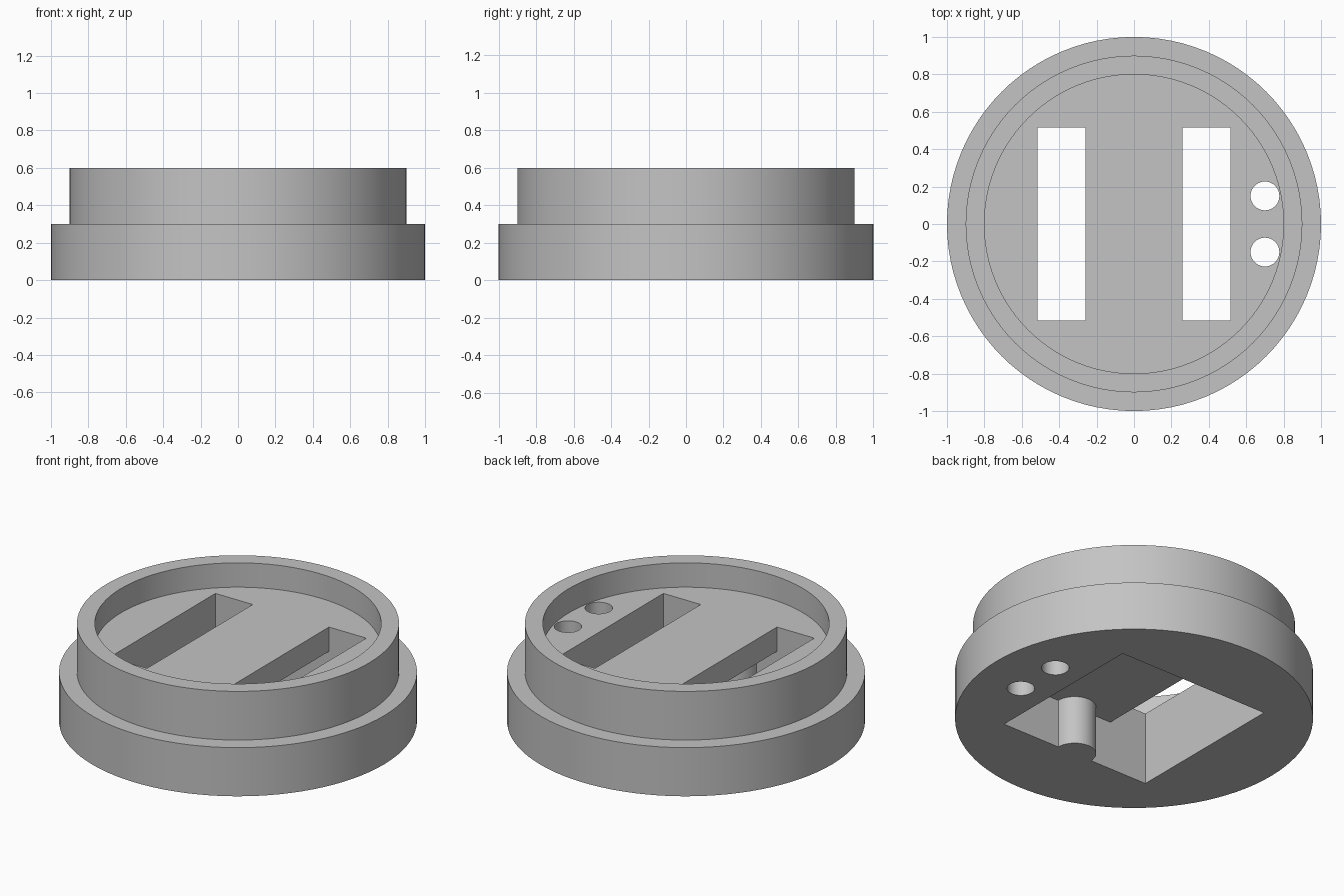
import bpy, bmesh
from math import pi, sin, cos, radians

default = bpy.data.objects.get("Cube")
if default:
    bpy.data.objects.remove(default, do_unlink=True)

grey = bpy.data.materials.new("plain grey")
grey.use_nodes = True
grey.diffuse_color = (0.55, 0.55, 0.55, 1)
grey.node_tree.nodes["Principled BSDF"].inputs["Base Color"].default_value = grey.diffuse_color

POCKET = 0.515      # half width of the square pocket
BRIDGE = 0.26       # half width of the bridge between the slots
CEILING = 0.3       # underside of the bridge
FLOOR = 0.45        # recessed floor inside the rim


def add_object(name, bm):
    bmesh.ops.recalc_face_normals(bm, faces=bm.faces)
    mesh = bpy.data.meshes.new(name)
    bm.to_mesh(mesh)
    bm.free()
    mesh.materials.append(grey)
    obj = bpy.data.objects.new(name, mesh)
    bpy.context.collection.objects.link(obj)
    return obj


def circle(radius, count, x=0, y=0):
    return [(x + radius * cos(2 * pi * i / count), y + radius * sin(2 * pi * i / count))
            for i in range(count)]


def rectangle(x0, x1, y):
    return [(x0, -y), (x1, -y), (x1, y), (x0, y)]


def prism(name, outline, z0, z1):
    bm = bmesh.new()
    rings = [[bm.verts.new((x, y, z)) for x, y in outline] for z in (z0, z1)]
    for ring in rings:
        bm.faces.new(ring)
    count = len(outline)
    for i in range(count):
        j = (i + 1) % count
        bm.faces.new((rings[0][i], rings[0][j], rings[1][j], rings[1][i]))
    return add_object(name, bm)


# Stepped round body with a raised rim, turned from a profile
profile = [(1, 0), (1, 0.3), (0.9, 0.3), (0.9, 0.6), (0.8, 0.6), (0.8, FLOOR)]
bm = bmesh.new()
rings = [[bm.verts.new((x, y, z)) for x, y in circle(r, 96)] for r, z in profile]
for lower, upper in zip(rings, rings[1:]):
    for i in range(96):
        j = (i + 1) % 96
        bm.faces.new((lower[i], lower[j], upper[j], upper[i]))
bm.faces.new(rings[0])
bm.faces.new(rings[-1])
body = add_object("stepped_base", bm)

# Square pocket from below, with a half-round key on its front wall
key = [(0.12 * cos(a), -POCKET + 0.12 * sin(a))
       for a in (pi - pi * i / 20 for i in range(21))]
corners = rectangle(-POCKET, POCKET, POCKET)
cutters = [prism("pocket_cutter", corners[:1] + key + corners[1:], -0.1, CEILING)]

# Two slots through the floor and two small wire holes
for side in (-1, 1):
    x0, x1 = sorted((side * BRIDGE, side * POCKET))
    cutters.append(prism("slot_cutter", rectangle(x0, x1, POCKET), 0.2, 0.7))
    cutters.append(prism("hole_cutter", circle(0.077, 40, 0.7, side * 0.15), -0.1, 0.7))

bpy.context.view_layer.objects.active = body
for cutter in cutters:
    cutter.hide_render = True
    mod = body.modifiers.new("cut", 'BOOLEAN')
    mod.operation = 'DIFFERENCE'
    mod.solver = 'EXACT'
    mod.object = cutter
    bpy.ops.object.modifier_apply(modifier=mod.name)
    bpy.data.objects.remove(cutter, do_unlink=True)

# Smooth round walls, crisp edges
for obj in bpy.context.selected_objects:
    obj.select_set(False)
body.select_set(True)
bpy.ops.object.shade_smooth_by_angle(angle=radians(30))
